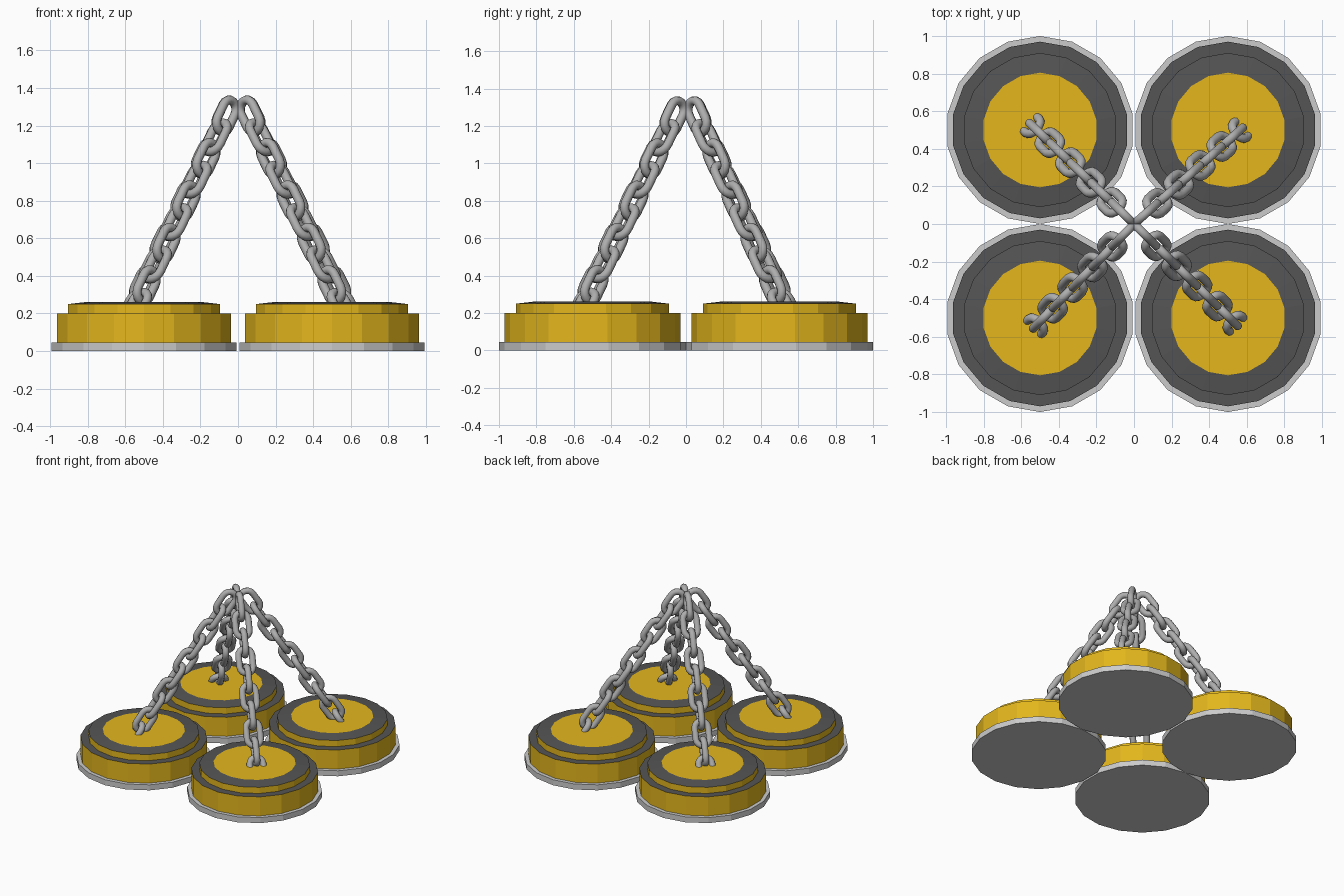
import bpy, bmesh, math
from mathutils import Vector, Matrix

if "Cube" in bpy.data.objects:
    bpy.data.objects.remove(bpy.data.objects["Cube"])


def material(name, rgb):
    m = bpy.data.materials.new(name)
    m.diffuse_color = (*rgb, 1)
    m.use_nodes = True
    m.node_tree.nodes["Principled BSDF"].inputs["Base Color"].default_value = m.diffuse_color
    return m


YELLOW = material("yellow paint", (0.77, 0.47, 0.012))
DARK = material("dark grey", (0.09, 0.09, 0.09))
LIGHT = material("light grey", (0.60, 0.60, 0.60))
STEEL = material("chain steel", (0.42, 0.42, 0.42))


def finish(name, bm, mats):
    bmesh.ops.recalc_face_normals(bm, faces=bm.faces)
    me = bpy.data.meshes.new(name)
    bm.to_mesh(me)
    bm.free()
    for m in mats:
        me.materials.append(m)
    ob = bpy.data.objects.new(name, me)
    bpy.context.collection.objects.link(ob)
    return ob


# stepped disc: (radius, height) profile, and material of the band after each ring
SIDES = 18
PROFILE = [(0.50, 0.0), (0.50, 0.045), (0.47, 0.045), (0.47, 0.20),
           (0.41, 0.20), (0.41, 0.25), (0.305, 0.262)]
BANDS = [2, 2, 0, 1, 0, 1]


def disc(name, x, y):
    bm = bmesh.new()
    rings = []
    for r, z in PROFILE:
        rings.append([bm.verts.new((x + r * math.sin(2 * math.pi * i / SIDES),
                                    y + r * math.cos(2 * math.pi * i / SIDES), z))
                      for i in range(SIDES)])
    for a, b, mat in zip(rings, rings[1:], BANDS):
        for i in range(SIDES):
            j = (i + 1) % SIDES
            bm.faces.new((a[i], a[j], b[j], b[i])).material_index = mat
    bm.faces.new(rings[0]).material_index = 2    # plate underside
    bm.faces.new(rings[-1]).material_index = 0   # yellow top
    finish(name, bm, [YELLOW, DARK, LIGHT])


# chain link: stadium path swept with a round wire
WIRE, BEND, STRAIGHT = 0.024, 0.051, 0.042
ARC, WIRE_SIDES, LINKS = 8, 10, 10


def add_link(bm, matrix):
    path = []
    for end in (1, -1):
        for k in range(ARC + 1):
            a = math.pi * k / ARC + (0 if end > 0 else math.pi)
            out = Vector((math.cos(a), 0, math.sin(a)))
            path.append((Vector((0, 0, end * STRAIGHT)) + out * BEND, out))
    rings = []
    for p, out in path:
        ring = []
        for i in range(WIRE_SIDES):
            b = 2 * math.pi * i / WIRE_SIDES
            co = p + WIRE * (out * math.cos(b) + Vector((0, 1, 0)) * math.sin(b))
            ring.append(bm.verts.new(matrix @ co))
        rings.append(ring)
    for n, a in enumerate(rings):
        b = rings[(n + 1) % len(rings)]
        for i in range(WIRE_SIDES):
            j = (i + 1) % WIRE_SIDES
            bm.faces.new((a[i], a[j], b[j], b[i])).smooth = True


def chain(name, azimuth):
    bm = bmesh.new()
    top, low = Vector((0.09, 0, 1.25)), Vector((0.775, 0, 0.235))
    axis = (top - low).normalized()
    tilt = Matrix.Rotation(math.atan2(axis.x, axis.z), 4, 'Y')
    turn = Matrix.Rotation(math.radians(azimuth), 4, 'Z')
    for k in range(LINKS):
        twist = Matrix.Rotation(math.pi / 2 * (k % 2), 4, 'Z')
        add_link(bm, turn @ Matrix.Translation(top.lerp(low, k / (LINKS - 1))) @ tilt @ twist)
    finish(name, bm, [STEEL])


for label, x, y, azimuth in (("back_right", 0.5, 0.5, 41.5), ("back_left", -0.5, 0.5, 136),
                             ("front_left", -0.5, -0.5, 226), ("front_right", 0.5, -0.5, 315.5)):
    disc("disc_" + label, x, y)
    chain("chain_" + label, azimuth)
